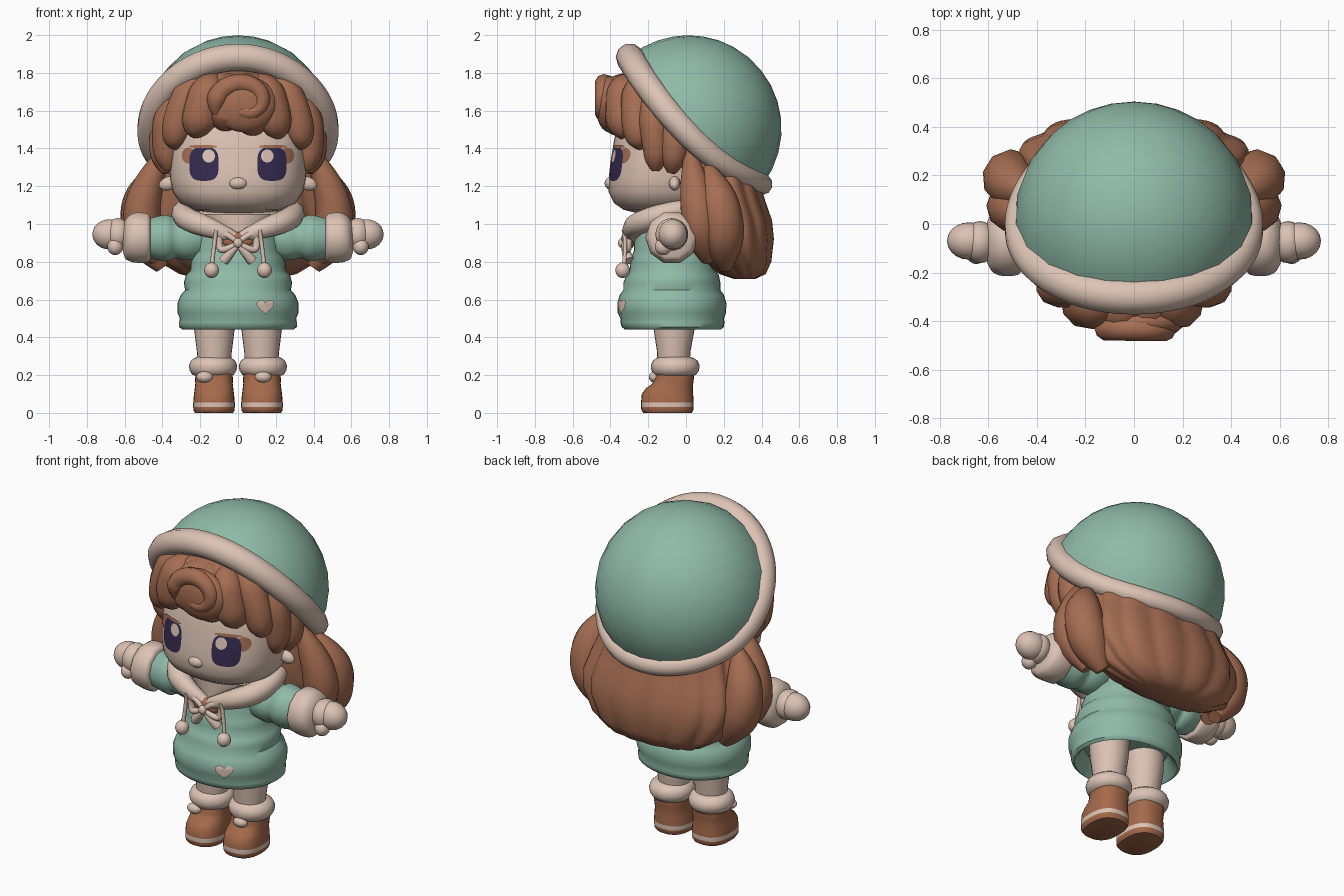
import bpy, bmesh, math
from mathutils import Vector
from mathutils.bvhtree import BVHTree

if "Cube" in bpy.data.objects:
    bpy.data.objects.remove(bpy.data.objects["Cube"])


def material(name, rgb):
    m = bpy.data.materials.new(name)
    m.use_nodes = True
    m.diffuse_color = (*rgb, 1)
    m.node_tree.nodes["Principled BSDF"].inputs["Base Color"].default_value = (*rgb, 1)
    return m


TEAL = material("teal cloth", (.275, .49, .39))
CREAM = material("cream fleece", (.72, .55, .46))
SKIN = material("skin", (.71, .54, .45))
HAIR = material("chestnut hair", (.38, .155, .085))
BOOT = material("boot leather", (.38, .145, .07))
EYE = material("dark violet", (.035, .024, .08))


def smooth(ob):
    bpy.ops.object.select_all(action='DESELECT')
    ob.select_set(True)
    bpy.context.view_layer.objects.active = ob
    bpy.ops.object.shade_smooth_by_angle(angle=math.radians(50))


def finish(bm, name, mat):
    bmesh.ops.recalc_face_normals(bm, faces=bm.faces)
    me = bpy.data.meshes.new(name)
    bm.to_mesh(me)
    bm.free()
    ob = bpy.data.objects.new(name, me)
    bpy.context.collection.objects.link(ob)
    me.materials.append(mat)
    smooth(ob)
    return ob


def skin_rings(bm, rings, close_start=True):
    rows = [[bm.verts.new(p) for p in ring] for ring in rings]
    n = len(rows[0])
    for a, b in zip(rows, rows[1:]):
        for i in range(n):
            j = (i + 1) % n
            bm.faces.new((a[i], a[j], b[j], b[i]))
    if close_start:
        bm.faces.new(rows[0][::-1])
    bm.faces.new(rows[-1])


def loft(name, rings, mat, x=0, n=36, power=2.0, waves=0, amp=0):
    """Stack of rounded rings: (z, half width, half depth, centre y)."""
    def ring(z, rx, ry, cy):
        pts = []
        for i in range(n):
            t = math.tau * i / n
            c, s = math.cos(t), math.sin(t)
            k = 1 - amp * (1 - abs(math.cos(waves * t / 2)))
            pts.append((x + k * rx * math.copysign(abs(c) ** (2 / power), c),
                        cy + k * ry * math.copysign(abs(s) ** (2 / power), s), z))
        return pts
    bm = bmesh.new()
    skin_rings(bm, [ring(*r) for r in rings])
    return finish(bm, name, mat)


def tube(name, pts, radii, mat, cyclic=False):
    cu = bpy.data.curves.new(name, 'CURVE')
    cu.dimensions = '3D'
    cu.bevel_depth, cu.bevel_resolution, cu.resolution_u = 1, 3, 6
    cu.use_fill_caps = True
    sp = cu.splines.new('NURBS')
    sp.points.add(len(pts) - 1)
    for p, co, r in zip(sp.points, pts, radii):
        p.co, p.radius = (*co, 1), r
    sp.order_u = 3
    sp.use_endpoint_u = not cyclic
    sp.use_cyclic_u = cyclic
    ob = bpy.data.objects.new(name, cu)
    bpy.context.collection.objects.link(ob)
    cu.materials.append(mat)
    bpy.ops.object.select_all(action='DESELECT')
    ob.select_set(True)
    bpy.context.view_layer.objects.active = ob
    bpy.ops.object.convert(target='MESH')
    smooth(bpy.context.object)


def ball(name, loc, size, mat, rot=(0, 0, 0)):
    bpy.ops.mesh.primitive_uv_sphere_add(segments=20, ring_count=12, location=loc, rotation=rot)
    ob = bpy.context.object
    ob.name, ob.scale = name, size
    ob.data.materials.append(mat)
    smooth(ob)


def plate(name, on, x, z, rx, rz, mat, lift, shape=lambda t: (math.cos(t), math.sin(t))):
    """Thin painted patch that follows the front of another part."""
    tree = BVHTree.FromPolygons([v.co for v in on.data.vertices],
                                [p.vertices[:] for p in on.data.polygons])
    rings = []
    for k in (1, .75, .5, .25, .02):
        ring = []
        for i in range(28):
            u, v = shape(math.tau * i / 28)
            px, pz = x + rx * u * k, z + rz * v * k
            hit = tree.ray_cast(Vector((px, -2, pz)), Vector((0, 1, 0)))[0]
            ring.append((px, hit.y - lift, pz))
        rings.append(ring)
    bm = bmesh.new()
    skin_rings(bm, rings, close_start=False)
    ob = finish(bm, name, mat)
    if sum(p.normal.y for p in ob.data.polygons) > 0:
        ob.data.flip_normals()


def rounded_box(t):
    return tuple(math.copysign(abs(f(t)) ** .65, f(t)) for f in (math.cos, math.sin))


def heart(t):
    return (math.sin(t) ** 3, (13 * math.cos(t) - 5 * math.cos(2 * t)
                               - 2 * math.cos(3 * t) - math.cos(4 * t)) / 15)


# Head and face
head = loft("head", [(1.055, .12, .12, -.13), (1.075, .23, .2, -.13), (1.11, .305, .26, -.12),
                     (1.17, .345, .3, -.11), (1.24, .36, .31, -.1), (1.33, .365, .31, -.09),
                     (1.42, .362, .305, -.08), (1.55, .35, .29, -.07), (1.68, .28, .24, -.06)],
            SKIN, power=2.4, n=40)
ball("nose", (0, -.395, 1.215), (.05, .036, .034), SKIN)
for s in (-1, 1):
    plate("eye", head, s * .18, 1.318, .078, .09, EYE, .004, rounded_box)
    plate("eye_highlight", head, s * .155, 1.36, .033, .035, CREAM, .007)
    plate("eye_lash", head, s * .262, 1.362, .036, .042, HAIR, .003)
    plate("eyelid", head, s * .185, 1.41, .075, .009, HAIR, .006)
    ball("ear", (s * .365, -.06, 1.215), (.055, .03, .036), SKIN, (0, s * .3, 0))

# Hat: a round dome cut off by a sagging brim
SEG = 24
centre, apex = Vector((0, .012, 1.505)), Vector((0, .64, .77))


def on_dome(t, a, r):
    rim = Vector((.465 * math.sin(t), .045 - .36 * math.cos(t),
                  .04 + .345 * math.cos(t) - .115 * math.sin(t) ** 2)).normalized()
    return centre + r * (math.cos(a) * rim + math.sin(a) * apex).normalized()


turns = [math.tau * i / SEG for i in range(SEG)]
bm = bmesh.new()
skin_rings(bm, [[on_dome(t, math.pi / 2 * k / 8.05, .494) for t in turns] for k in range(9)],
           close_start=False)
finish(bm, "hat_dome", TEAL)
tube("hat_brim", [on_dome(t, 0, .482 + .01 * math.cos(2 * t)) for t in turns],
     [.066 + .009 * math.cos(t) for t in turns], CREAM, True)

# Back hair and side locks
loft("back_hair", [(.71, .2, .06, .31), (.735, .31, .125, .3), (.8, .42, .185, .27),
                   (.92, .5, .24, .23), (1.02, .51, .25, .21), (1.12, .48, .245, .18),
                   (1.2, .45, .24, .16), (1.3, .42, .24, .14), (1.45, .38, .24, .11),
                   (1.6, .34, .24, .09)],
     HAIR, n=100, power=2.1, waves=14, amp=.06)
for s in (-1, 1):
    tube("hanging_lock", [(s * .4, .02, 1.38), (s * .46, .04, 1.25), (s * .515, .065, 1.08),
                          (s * .5, .085, .93), (s * .43, .12, .81)],
         [.03, .075, .1, .1, .04], HAIR)
    tube("outer_lock", [(s * .43, .12, 1.3), (s * .485, .15, 1.2), (s * .525, .19, 1.05),
                        (s * .48, .2, .88), (s * .4, .21, .77)],
         [.03, .09, .115, .11, .04], HAIR)
    tube("temple_lock", [(s * .3, -.2, 1.72), (s * .37, -.18, 1.6), (s * .385, -.16, 1.42),
                         (s * .37, -.16, 1.32), (s * .37, -.16, 1.28)],
         [.03, .08, .075, .06, .02], HAIR)
    tube("ear_lock", [(s * .32, -.06, 1.68), (s * .38, -.06, 1.55), (s * .4, -.06, 1.4),
                      (s * .385, -.07, 1.31), (s * .38, -.08, 1.27)],
         [.03, .08, .08, .06, .02], HAIR)

# Fringe with a curl
loft("fringe_cap", [(1.54, .28, .24, -.06), (1.57, .385, .35, -.06), (1.66, .365, .355, -.06),
                    (1.74, .31, .33, -.08), (1.785, .23, .27, -.1), (1.815, .11, .16, -.12)], HAIR)
for x, low, thick in ((-.32, 1.4, .085), (-.2, 1.455, .105), (-.06, 1.49, .1),
                      (.07, 1.465, .1), (.19, 1.45, .1), (.32, 1.4, .085)):
    depth = .05 - .42 * math.sqrt(1 - (x / .48) ** 2)
    tube("fringe_lock", [(x * .5, -.26, 1.77), (x * .75, depth + .01, 1.73), (x * .95, depth, 1.6),
                         (x * 1.04, depth + .01, low + .07), (x, depth + .02, low + .01),
                         (x * .98, depth + .02, low)],
         [.03, thick, thick, thick * .95, thick * .5, .015], HAIR)
ball("curl_base", (.035, -.405, 1.635), (.17, .075, .15), HAIR)
spiral = [(math.radians(205 - 27 * i), .165 - .0095 * i) for i in range(14)]
tube("fringe_curl", [(.035 + r * math.cos(a), -.425 - .002 * i, 1.64 + r * .85 * math.sin(a))
                     for i, (a, r) in enumerate(spiral)],
     [.02] + [.056 - .002 * i for i in range(12)] + [.012], HAIR)

# Coat with puffy folds and a hollow hem
coat = loft("coat", [(.53, .24, .2, -.07), (.46, .275, .235, -.07), (.442, .295, .255, -.07),
                     (.455, .312, .27, -.07), (.48, .312, .276, -.072), (.5, .308, .274, -.073),
                     (.53, .32, .287, -.075), (.58, .321, .289, -.075), (.625, .303, .276, -.075),
                     (.65, .28, .257, -.075), (.69, .287, .257, -.075), (.73, .275, .244, -.07),
                     (.755, .25, .226, -.07), (.79, .252, .228, -.07), (.83, .238, .217, -.07),
                     (.86, .222, .205, -.07), (.95, .22, .205, -.07),
                     (1.02, .2, .18, -.07), (1.07, .12, .12, -.07)], TEAL, power=2.1, n=40)
plate("heart_patch", coat, .145, .565, .047, .042, CREAM, .0095, heart)

# Hood collar, neck, drawstrings and bow
half = [(0, -.29, .92), (.13, -.3, .975), (.27, -.22, 1.02), (.31, -.05, 1.075),
        (.19, .1, 1.08)]
path = half + [(0, .13, 1.08)] + [(-x, y, z) for x, y, z in half[::-1]]
flap = [.03, .055, .065, .055, .055]
tube("hood_collar", path, flap + [.055] + flap[::-1], CREAM)
loft("neck", [(.95, .12, .2, -.08), (1.0, .21, .2, -.08), (1.05, .24, .2, -.08),
              (1.1, .14, .14, -.07)], SKIN)
ball("bow_backing", (0, -.3, .912), (.085, .03, .045), HAIR)
ball("bow_knot", (0, -.34, .9), (.024, .02, .026), CREAM)
for s in (-1, 1):
    tube("bow_loop", [(0, -.33, .9), (s * .05, -.325, .945), (s * .1, -.305, .95),
                      (s * .1, -.305, .86), (s * .05, -.325, .87), (0, -.33, .9)],
         [.012, .018, .02, .02, .018, .012], CREAM)
    tube("bow_tail", [(0, -.325, .89), (s * .04, -.32, .85), (s * .075, -.3, .805)],
         [.014, .026, .028], CREAM)
    tube("drawstring", [(s * .115, -.33, .97), (s * .125, -.315, .9), (s * .14, -.33, .77)],
         [.011] * 3, CREAM)
    ball("drawstring_pompom", (s * .14, -.335, .755), (.039, .039, .041), CREAM)

# Arms, legs and boots
for s in (-1, 1):
    tube("sleeve", [(s * .1, -.07, .92), (s * .2, -.07, .925), (s * .27, -.072, .92),
                    (s * .33, -.075, .925), (s * .37, -.075, .925), (s * .42, -.075, .925),
                    (s * .5, -.075, .925)],
         [.08, .11, .122, .105, .13, .125, .1], TEAL)
    tube("fleece_cuff", [(s * .455, -.075, .925), (s * .46, -.075, .925), (s * .49, -.075, .925),
                         (s * .56, -.075, .93), (s * .6, -.075, .935), (s * .615, -.075, .935)],
         [.06, .125, .14, .14, .11, .05], CREAM)
    ball("mitten", (s * .68, -.07, .945), (.091, .077, .08), SKIN)
    ball("mitten_palm", (s * .635, -.075, .945), (.07, .087, .086), SKIN)
    ball("thumb", (s * .65, -.12, .88), (.042, .045, .045), SKIN)

    lx = s * .125
    loft("leg", [(.2, .085, .085, -.065), (.32, .092, .088, -.065), (.44, .107, .108, -.063),
                 (.54, .112, .112, -.063)], SKIN, x=lx, n=24)
    loft("sock_cuff", [(.192, .08, .08, -.06), (.202, .11, .112, -.058), (.225, .124, .126, -.057),
                       (.25, .128, .129, -.057), (.275, .118, .12, -.057),
                       (.29, .1, .1, -.058), (.297, .08, .08, -.06)],
         CREAM, x=lx + s * .007, n=24)
    boot = loft("boot", [(0, .1, .128, -.098), (.012, .108, .137, -.099), (.03, .11, .139, -.099),
                         (.055, .11, .139, -.099), (.1, .106, .136, -.098), (.13, .102, .124, -.088),
                         (.155, .099, .108, -.07), (.175, .1, .105, -.064), (.215, .098, .103, -.06)],
                BOOT, x=s * .127, n=28, power=2.5)
    boot.data.materials.append(CREAM)
    for p in boot.data.polygons:
        if .03 < p.center.z < .055:
            p.material_index = 1
    ball("boot_pompom", (s * .155 - .022, -.165, .19), (.044, .032, .03), CREAM)
